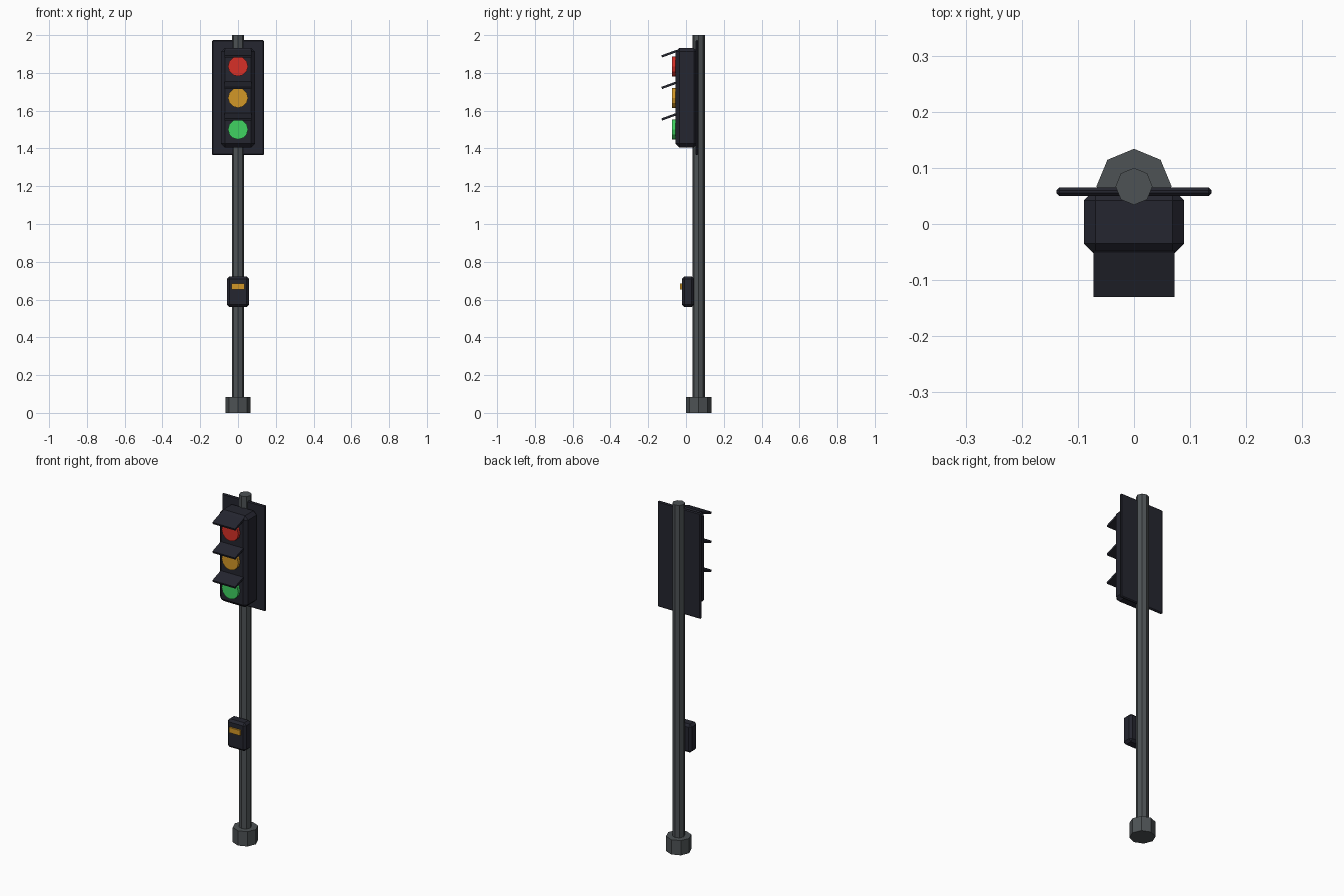
import bpy
import math

cube = bpy.data.objects.get("Cube")
if cube:
    bpy.data.objects.remove(cube, do_unlink=True)


def material(name, rgb):
    mat = bpy.data.materials.new(name)
    mat.use_nodes = True
    mat.diffuse_color = (*rgb, 1)
    mat.node_tree.nodes["Principled BSDF"].inputs["Base Color"].default_value = (*rgb, 1)
    return mat


dark = material("dark housing", (0.018, 0.019, 0.029))
steel = material("grey steel", (0.075, 0.085, 0.09))
red = material("red", (0.68, 0.03, 0.02))
amber = material("amber", (0.65, 0.31, 0.02))
green = material("green", (0.05, 0.65, 0.12))


def box(name, low, high, mat, bevel=0.0, tilt=0.0):
    """Box between two corners, chamfered and tilted about x."""
    centre = [(a + b) / 2 for a, b in zip(low, high)]
    bpy.ops.mesh.primitive_cube_add(size=1, location=centre)
    ob = bpy.context.object
    ob.name = name
    ob.scale = [b - a for a, b in zip(low, high)]
    bpy.ops.object.transform_apply(location=False, rotation=False, scale=True)
    ob.rotation_euler.x = tilt
    ob.data.materials.append(mat)
    if bevel:
        mod = ob.modifiers.new("chamfer", 'BEVEL')
        mod.width = bevel
        mod.segments = 1
    return ob


def prism(name, sides, radius, depth, location, mat, rotation=(0, 0, 0)):
    bpy.ops.mesh.primitive_cylinder_add(vertices=sides, radius=radius, depth=depth,
                                        location=location, rotation=rotation)
    ob = bpy.context.object
    ob.name = name
    ob.data.materials.append(mat)
    return ob


# Octagonal pole and foot
POLE_Y = 0.067
prism("pole", 8, 0.033, 2.0, (0, POLE_Y, 1.0), steel)
prism("pole_base", 8, 0.067, 0.085, (0, POLE_Y, 0.0425), steel)

# Signal head and backing plate
box("signal_housing", (-0.089, -0.055, 1.405), (0.089, 0.062, 1.932), dark, 0.02)
box("backing_plate", (-0.138, 0.05, 1.365), (0.138, 0.065, 1.973), dark, 0.005)

# Lenses, each with a sloping visor
for label, mat, z in (("red", red, 1.835), ("amber", amber, 1.668), ("green", green, 1.501)):
    prism(label + "_lens", 12, 0.053, 0.03, (0, -0.058, z), mat, (math.pi / 2, 0, 0))
    box(label + "_visor", (-0.072, -0.131, z + 0.061), (0.072, -0.045, z + 0.073),
        dark, tilt=math.radians(20))

# Push button box with its amber panel
box("button_box", (-0.059, -0.022, 0.56), (0.059, 0.043, 0.723), dark, 0.013)
box("button_panel", (-0.035, -0.032, 0.654), (0.035, -0.02, 0.684), amber)
